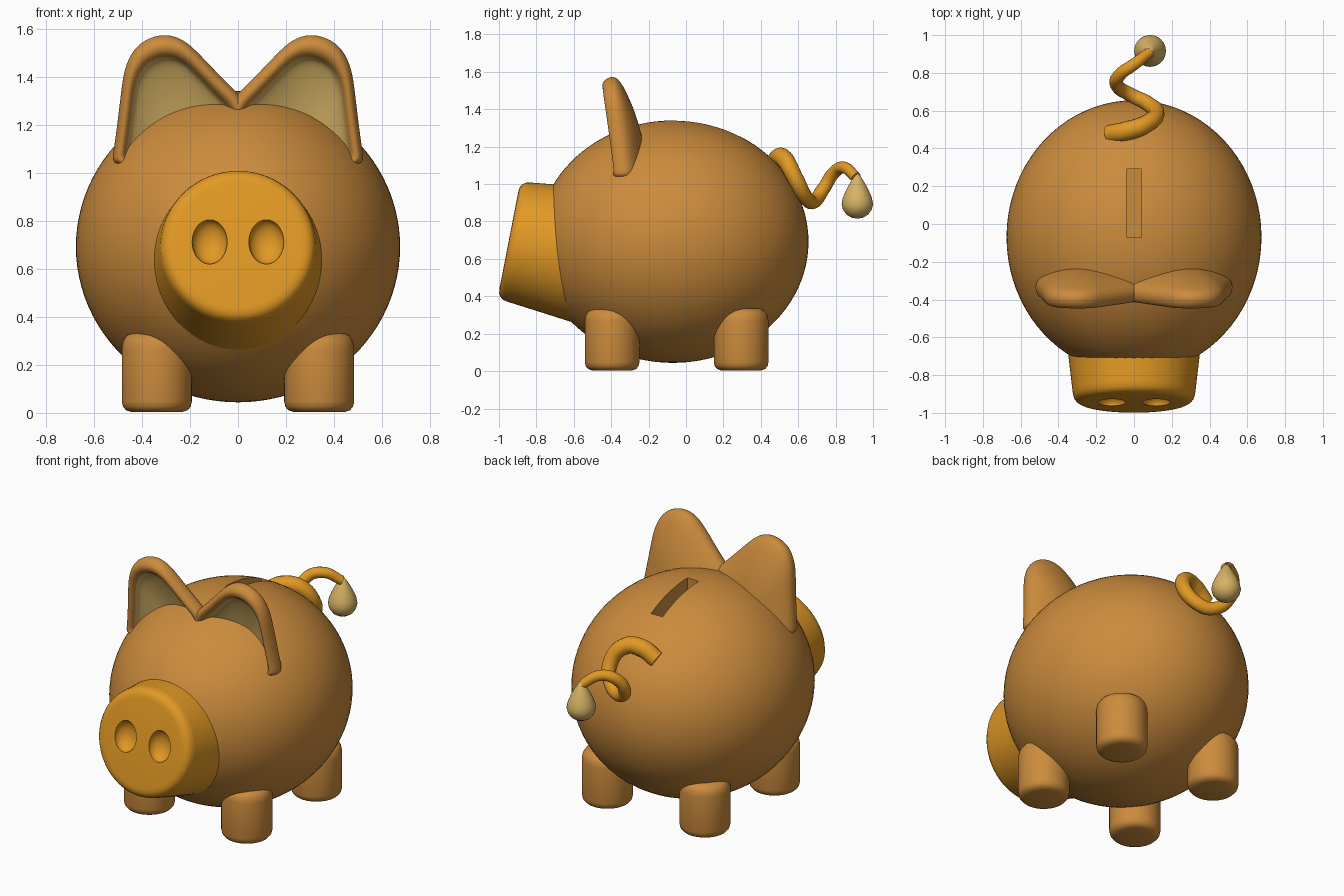
import bpy, bmesh, math
from mathutils import Matrix, Vector

if "Cube" in bpy.data.objects:
    bpy.data.objects.remove(bpy.data.objects["Cube"])


def material(name, rgb):
    m = bpy.data.materials.new(name)
    m.diffuse_color = (*rgb, 1)
    m.use_nodes = True
    m.node_tree.nodes["Principled BSDF"].inputs["Base Color"].default_value = m.diffuse_color
    return m


BROWN = material("warm_brown", (0.60, 0.26, 0.046))
ORANGE = material("bright_orange", (0.76, 0.32, 0.018))
TAN = material("pale_tan", (0.68, 0.45, 0.13))


def finish(bm, name, *mats):
    """Turn a bmesh into a linked object."""
    bmesh.ops.remove_doubles(bm, verts=bm.verts, dist=1e-5)
    bmesh.ops.recalc_face_normals(bm, faces=bm.faces)
    me = bpy.data.meshes.new(name)
    bm.to_mesh(me)
    bm.free()
    ob = bpy.data.objects.new(name, me)
    bpy.context.collection.objects.link(ob)
    for m in mats:
        me.materials.append(m)
    return ob


def activate(ob):
    bpy.ops.object.select_all(action='DESELECT')
    ob.select_set(True)
    bpy.context.view_layer.objects.active = ob


def smooth(ob, angle=50):
    activate(ob)
    bpy.ops.object.shade_smooth_by_angle(angle=math.radians(angle))


def lathe(name, profile, matrix, mat, seg=64):
    """Revolve (radius, height) points around local z."""
    bm = bmesh.new()
    vs = [bm.verts.new((r, 0, h)) for r, h in profile]
    es = [bm.edges.new(p) for p in zip(vs, vs[1:])]
    bmesh.ops.spin(bm, geom=vs + es, axis=(0, 0, 1), cent=(0, 0, 0),
                   angle=math.tau, steps=seg)
    bm.transform(matrix)
    return finish(bm, name, mat)


def ellipsoid(name, matrix, mat, u=64, v=40):
    bm = bmesh.new()
    bmesh.ops.create_uvsphere(bm, u_segments=u, v_segments=v, radius=1)
    bm.transform(matrix)
    return finish(bm, name, mat)


def cut(ob, cutter):
    mod = ob.modifiers.new("cut", 'BOOLEAN')
    mod.operation = 'DIFFERENCE'
    mod.solver = 'EXACT'
    mod.object = cutter
    activate(ob)
    bpy.ops.object.modifier_apply(modifier=mod.name)
    bpy.data.objects.remove(cutter, do_unlink=True)


# Body with a coin slot in the back
body = ellipsoid("body", Matrix.Translation((0, -0.07, 0.692))
                 @ Matrix.Diagonal((0.675, 0.725, 0.648, 1)), BROWN, 80, 48)
bm = bmesh.new()
bmesh.ops.create_cube(bm, size=1)
bm.transform(Matrix.Translation((0, 0.11, 1.32)) @ Matrix.Diagonal((0.08, 0.36, 0.3, 1)))
cut(body, finish(bm, "slot_cutter", BROWN))
smooth(body, 40)

# Snout: tilted flared drum, local z runs from the front face into the body
axis = Vector((0, 0.98, -0.19)).normalized()
tilt = Matrix.Translation((0, -0.947, 0.70)) @ Vector((0, 0, 1)).rotation_difference(axis).to_matrix().to_4x4()
snout = lathe("snout", [(0, 0), (0.265, 0), (0.288, 0.003), (0.306, 0.013),
                        (0.319, 0.031), (0.325, 0.06), (0.37, 0.45), (0, 0.45)],
              tilt, ORANGE, 80)
for s in (-1, 1):
    dent = ellipsoid("nostril_cutter", Matrix.Translation((s * 0.118, -0.945, 0.712))
                     @ tilt.to_3x3().to_4x4() @ Matrix.Diagonal((0.073, 0.094, 0.06, 1)),
                     ORANGE, 32, 20)
    cut(snout, dent)
smooth(snout, 35)

# Legs
leg_profile = [(0, 0), (0.105, 0), (0.128, 0.008), (0.141, 0.023), (0.146, 0.045),
               (0.146, 0.265), (0.141, 0.295), (0.126, 0.318), (0.1, 0.332), (0, 0.336)]
for name, y in (("front", -0.395), ("back", 0.295)):
    for side, x in (("left", -0.338), ("right", 0.338)):
        smooth(lathe(f"{name}_{side}_leg", leg_profile,
                     Matrix.Translation((x, y, 0.003)), BROWN, 48))

# Ears: outline shrunk toward a hidden centre in rings, from the hollow over the rim to the back
outline = [(-0.04, 1.29), (0.02, 1.35), (0.09, 1.42), (0.17, 1.505), (0.225, 1.555),
           (0.295, 1.58), (0.37, 1.565), (0.435, 1.52), (0.475, 1.435), (0.488, 1.33),
           (0.503, 1.2), (0.52, 1.08), (0.525, 1.045), (0.49, 1.03), (0.4, 0.98),
           (0.2, 0.95), (0.0, 1.05), (-0.04, 1.2)]
rings = [(0.02, 0.08), (0.4, 0.065), (0.7, 0.03), (0.775, 0.01), (0.79, -0.015),
         (0.84, -0.042), (0.92, -0.045), (0.98, -0.022), (1.005, 0.01), (0.985, 0.04),
         (0.87, 0.075), (0.5, 0.125), (0.02, 0.14)]
CX, CZ = 0.25, 1.13


def lean(z):
    """Forward lean of the rim with height."""
    return -0.345 - 0.06 * min(max((z - 1.1) / 0.42, 0), 1)


for side, s in (("left", -1), ("right", 1)):
    bm = bmesh.new()
    grid = []
    for k, d in rings:
        row = []
        for x, z in outline:
            px, pz = CX + (x - CX) * k, CZ + (z - CZ) * k
            row.append(bm.verts.new((s * px, lean(pz) + d, pz)))
        grid.append(row)
    n = len(outline)
    for i in range(len(rings) - 1):
        for j in range(n):
            f = bm.faces.new((grid[i][j], grid[i][(j + 1) % n],
                              grid[i + 1][(j + 1) % n], grid[i + 1][j]))
            f.material_index = 1 if i < 4 else 0
    bm.faces.new(grid[0]).material_index = 1
    bm.faces.new(grid[-1])
    ear = finish(bm, f"{side}_ear", BROWN, TAN)
    smooth(ear, 180)
    mod = ear.modifiers.new("round", 'SUBSURF')
    mod.levels = mod.render_levels = 2

# Curly tail: tapered tube along a spiral path
path = [(-0.13, 0.475, 1.08, 0.05), (-0.04, 0.492, 1.135, 0.052), (0.055, 0.525, 1.135, 0.048),
        (0.118, 0.585, 1.03, 0.043), (0.07, 0.64, 0.93, 0.04), (-0.01, 0.68, 0.905, 0.038),
        (-0.09, 0.735, 0.975, 0.036), (-0.075, 0.79, 1.06, 0.034), (0.0, 0.845, 1.088, 0.032),
        (0.085, 0.91, 1.035, 0.028)]
cu = bpy.data.curves.new("tail", 'CURVE')
cu.dimensions = '3D'
cu.bevel_depth = 1
cu.bevel_resolution = 6
cu.resolution_u = 10
cu.use_fill_caps = True
sp = cu.splines.new('BEZIER')
sp.bezier_points.add(len(path) - 1)
for p, (x, y, z, r) in zip(sp.bezier_points, path):
    p.co = (x, y, z)
    p.radius = r
    p.handle_left_type = p.handle_right_type = 'AUTO'
cu.materials.append(ORANGE)
tail = bpy.data.objects.new("tail", cu)
bpy.context.collection.objects.link(tail)
activate(tail)
bpy.ops.object.convert(target='MESH')
smooth(bpy.context.object)

# Teardrop tuft at the end of the tail
drop = [(0, 0.815), (0.03, 0.82), (0.058, 0.837), (0.077, 0.863), (0.084, 0.893),
        (0.078, 0.925), (0.063, 0.962), (0.043, 1.0), (0.022, 1.035), (0, 1.065)]
smooth(lathe("tail_tuft", drop, Matrix.Translation((0.085, 0.916, 0)), TAN, 32))
